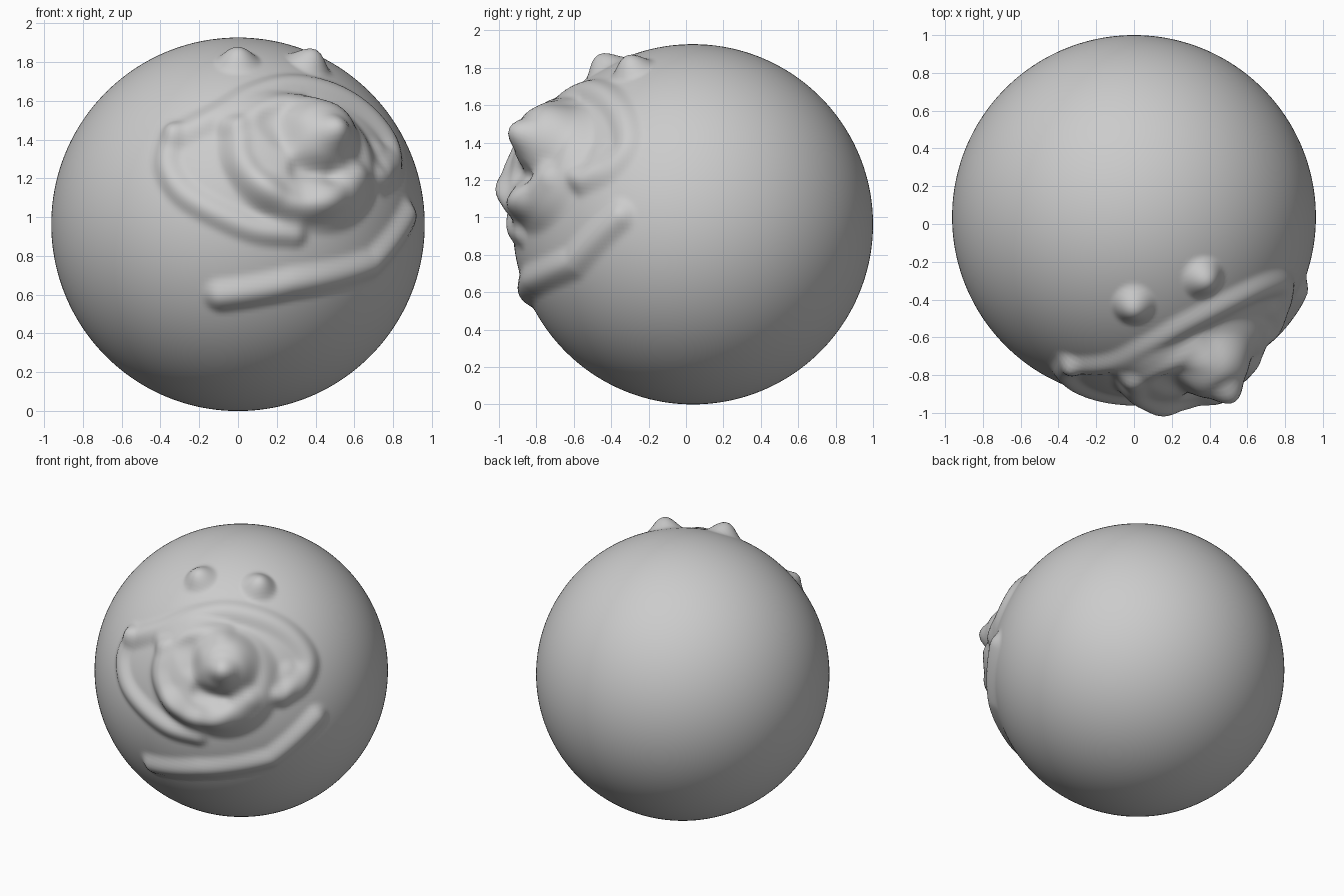
import bpy, bmesh, math
from mathutils import Vector

if "Cube" in bpy.data.objects:
    bpy.data.objects.remove(bpy.data.objects["Cube"])

R = 0.963
CENTRE = Vector((0, 0.037, R))

# Face axes: strokes are laid out as (u, v) seen along the direction the face looks
az, el = math.radians(35), math.radians(25)
RIGHT = Vector((math.cos(az), math.sin(az), 0))
FACE = Vector((math.sin(az) * math.cos(el), -math.cos(az) * math.cos(el), math.sin(el)))
UP = FACE.cross(RIGHT)
if UP.z < 0:
    UP = -UP


def on_ball(u, v):
    return (RIGHT * u + UP * v + FACE * math.sqrt(max(0, R * R - u * u - v * v)))


def smooth_path(pts, n=5):
    """Catmull-Rom resampling of a short path."""
    out = []
    p = [pts[0]] + pts + [pts[-1]]
    for i in range(1, len(p) - 2):
        for k in range(n):
            t = k / n
            out.append(tuple(0.5 * (2 * b + (c - a) * t + (2 * a - 5 * b + 4 * c - d) * t * t
                       + (3 * b - a - 3 * c + d) * t ** 3)
                       for a, b, c, d in zip(p[i - 1], p[i], p[i + 1], p[i + 2])))
    return out + [pts[-1]]


strokes = []   # (points on ball, half width, height, plateau)


def stroke(pts, width, height, curved=True, plateau=0.0):
    if len(pts) > 2 and curved:
        pts = smooth_path(pts)
    strokes.append(([on_ball(*q) for q in pts], width, height, plateau))


# eyes
stroke([(-0.27, 0.60)], 0.13, 0.075)
stroke([(0.115, 0.55)], 0.13, 0.08)
# mouth
stroke([(-0.58, -0.62), (-0.27, -0.645), (0.20, -0.575), (0.49, -0.31)], 0.105, 0.042, False)
# outer muzzle ridge: lower left, then over the top and down the right
stroke([(-0.72, 0.24), (-0.78, 0.08), (-0.75, -0.10), (-0.63, -0.26),
        (-0.47, -0.38), (-0.29, -0.43)], 0.09, 0.035)
stroke([(-0.70, 0.22), (-0.52, 0.27), (-0.33, 0.35), (-0.10, 0.39), (0.14, 0.34),
        (0.33, 0.23), (0.44, 0.07), (0.39, -0.08), (0.26, -0.17)], 0.10, 0.035)
# muzzle mound with raised rim
stroke([(-0.24, -0.04), (-0.12, -0.08)], 0.40, 0.07, True, 0.6)
stroke([(-0.50, 0.18), (-0.33, 0.26), (-0.12, 0.25)], 0.10, 0.025)
stroke([(-0.50, 0.15), (-0.53, -0.02), (-0.45, -0.19), (-0.29, -0.31),
        (-0.10, -0.29), (0.04, -0.18)], 0.10, 0.035)
# lumps and dents below and beside the nose
stroke([(-0.42, -0.20)], 0.12, 0.02)
stroke([(-0.15, -0.27)], 0.13, 0.035)
stroke([(0.26, -0.15), (0.32, -0.02)], 0.10, 0.02)
stroke([(-0.33, 0.12), (-0.30, 0.04)], 0.10, -0.02)
stroke([(-0.26, -0.14), (-0.12, -0.17)], 0.08, -0.03)
# nose: round ball with a small pointed tip
stroke([(-0.10, 0.04)], 0.23, 0.12, True, 0.25)
stroke([(-0.10, 0.0)], 0.10, 0.07)


def distance(p, pts):
    best = min((p - q).length for q in pts)
    for a, b in zip(pts, pts[1:]):
        ab = b - a
        t = (p - a).dot(ab) / ab.length_squared
        if 0 < t < 1:
            best = min(best, (p - a - ab * t).length)
    return best


def relief(p):
    h = 0.0
    for pts, w, height, flat in strokes:
        t = distance(p, pts) / w
        if t < 1:
            t = max(0.0, (t - flat) / (1 - flat))
            h += height * (1 - t * t) ** 2
    return h


# sculpted ball head
bm = bmesh.new()
bmesh.ops.create_uvsphere(bm, u_segments=288, v_segments=144, radius=R)
for v in bm.verts:
    p = v.co.copy()
    if p.dot(FACE) > 0.1:
        p += p.normalized() * relief(p)
    v.co = p + CENTRE
for f in bm.faces:
    f.smooth = True
mesh = bpy.data.meshes.new("ball_head")
bm.to_mesh(mesh)
bm.free()
bpy.context.collection.objects.link(bpy.data.objects.new("ball_head", mesh))
